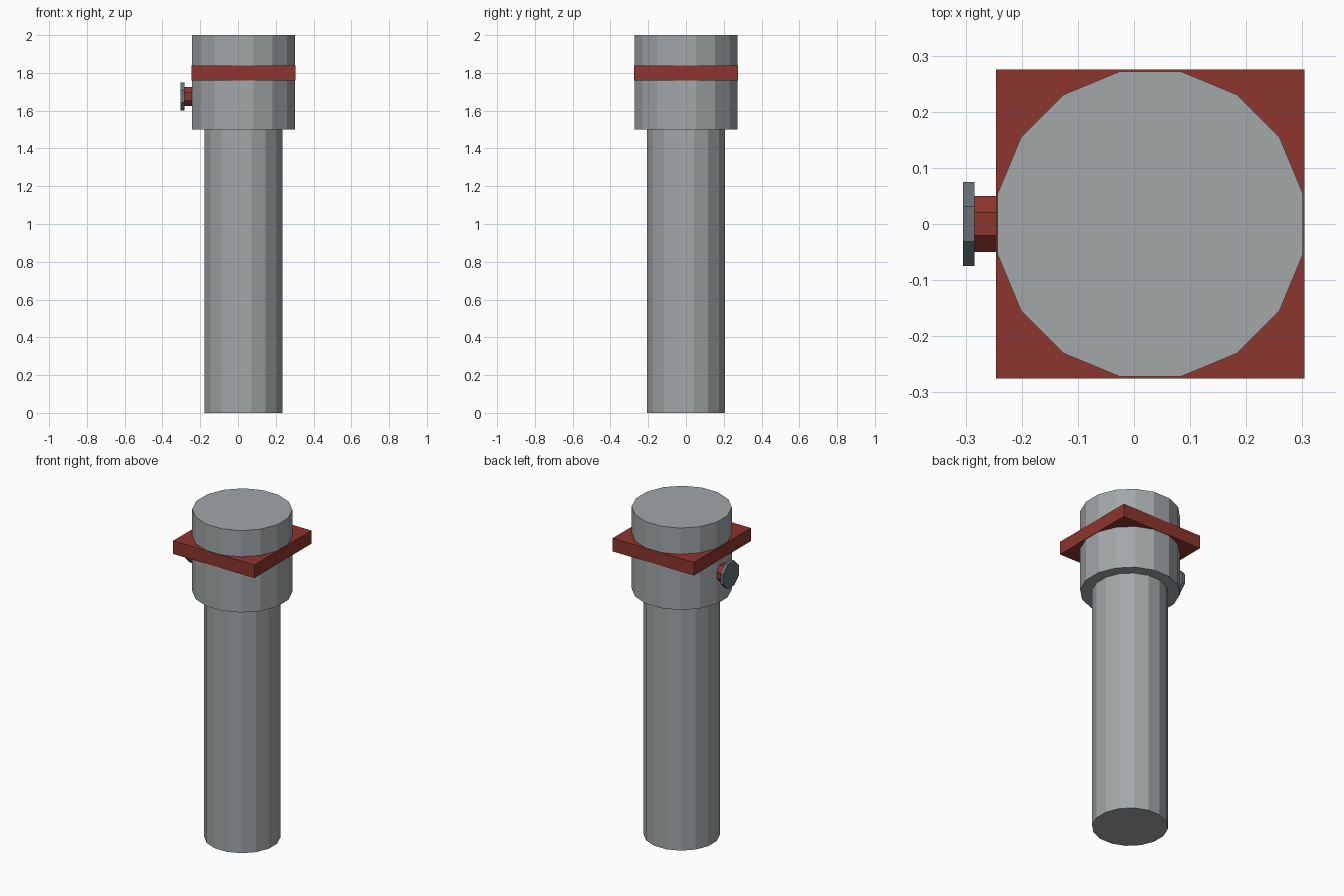
import bpy
import math

cube = bpy.data.objects.get("Cube")
if cube:
    bpy.data.objects.remove(cube, do_unlink=True)


def make_material(name, rgb):
    mat = bpy.data.materials.new(name)
    mat.use_nodes = True
    mat.diffuse_color = (*rgb, 1)
    mat.node_tree.nodes["Principled BSDF"].inputs["Base Color"].default_value = (*rgb, 1)
    return mat


grey = make_material("light grey metal", (0.36, 0.385, 0.395))
red = make_material("brick red", (0.27, 0.035, 0.027))
slate = make_material("slate grey", (0.13, 0.165, 0.185))

CENTRE_X = 0.029


def prism(name, sides, apothem, low, high, mat, along_x=False, z=0):
    """Flat-sided prism from low to high on the z or x axis, flats facing the axes."""
    mid = (low + high) / 2
    bpy.ops.mesh.primitive_cylinder_add(
        vertices=sides, radius=apothem / math.cos(math.pi / sides), depth=high - low)
    obj = bpy.context.object
    obj.name = name
    obj.rotation_euler.z = math.pi / sides
    bpy.ops.object.transform_apply(location=False, rotation=True, scale=False)
    if along_x:
        obj.rotation_euler.y = math.pi / 2
        obj.location = (mid, 0, z)
    else:
        obj.location = (CENTRE_X, 0, mid)
    obj.data.materials.append(mat)
    return obj


# Main column and wider head
prism("shaft", 16, 0.207, 0, 1.5, grey)
prism("head", 16, 0.272, 1.5, 2, grey)

# Square plate around the head
prism("square_plate", 4, 0.275, 1.76, 1.84, red)

# Side knob on a short stem
prism("knob_stem", 8, 0.05, -0.285, -0.23, red, True, 1.675)
prism("knob_disc", 8, 0.075, -0.305, -0.284, slate, True, 1.675)
